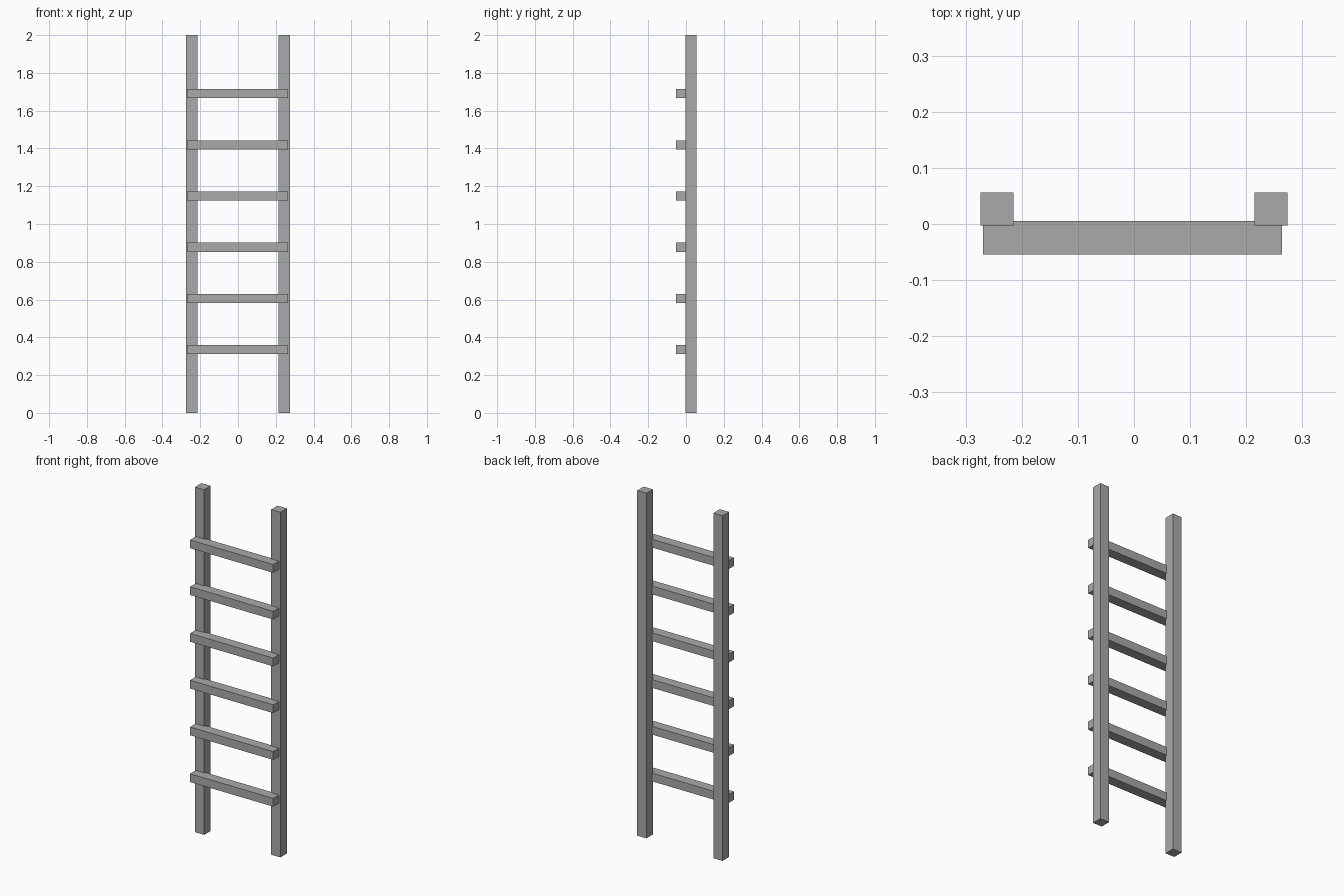
import bpy

cube = bpy.data.objects.get("Cube")
if cube:
    bpy.data.objects.remove(cube, do_unlink=True)

# Single plain grey
grey = bpy.data.materials.new("grey")
grey.use_nodes = True
colour = (0.4, 0.4, 0.4, 1)
grey.diffuse_color = colour
grey.node_tree.nodes["Principled BSDF"].inputs["Base Color"].default_value = colour


def beam(name, centre, size):
    """Add a square-edged beam."""
    bpy.ops.mesh.primitive_cube_add(size=1, location=centre)
    obj = bpy.context.object
    obj.name = name
    obj.scale = size
    bpy.ops.object.transform_apply(location=False, rotation=False, scale=True)
    obj.data.materials.append(grey)
    return obj


# Upright rails
for side, sign in (("left", 1), ("right", -1)):
    beam(f"{side}_rail", (sign * 0.2445, 0.0265, 1), (0.059, 0.059, 2))

# Rungs fixed across the front of the rails
for i in range(6):
    beam(f"rung_{i + 1}", (-0.003, -0.0245, 0.335 + i * 0.271), (0.533, 0.059, 0.048))
